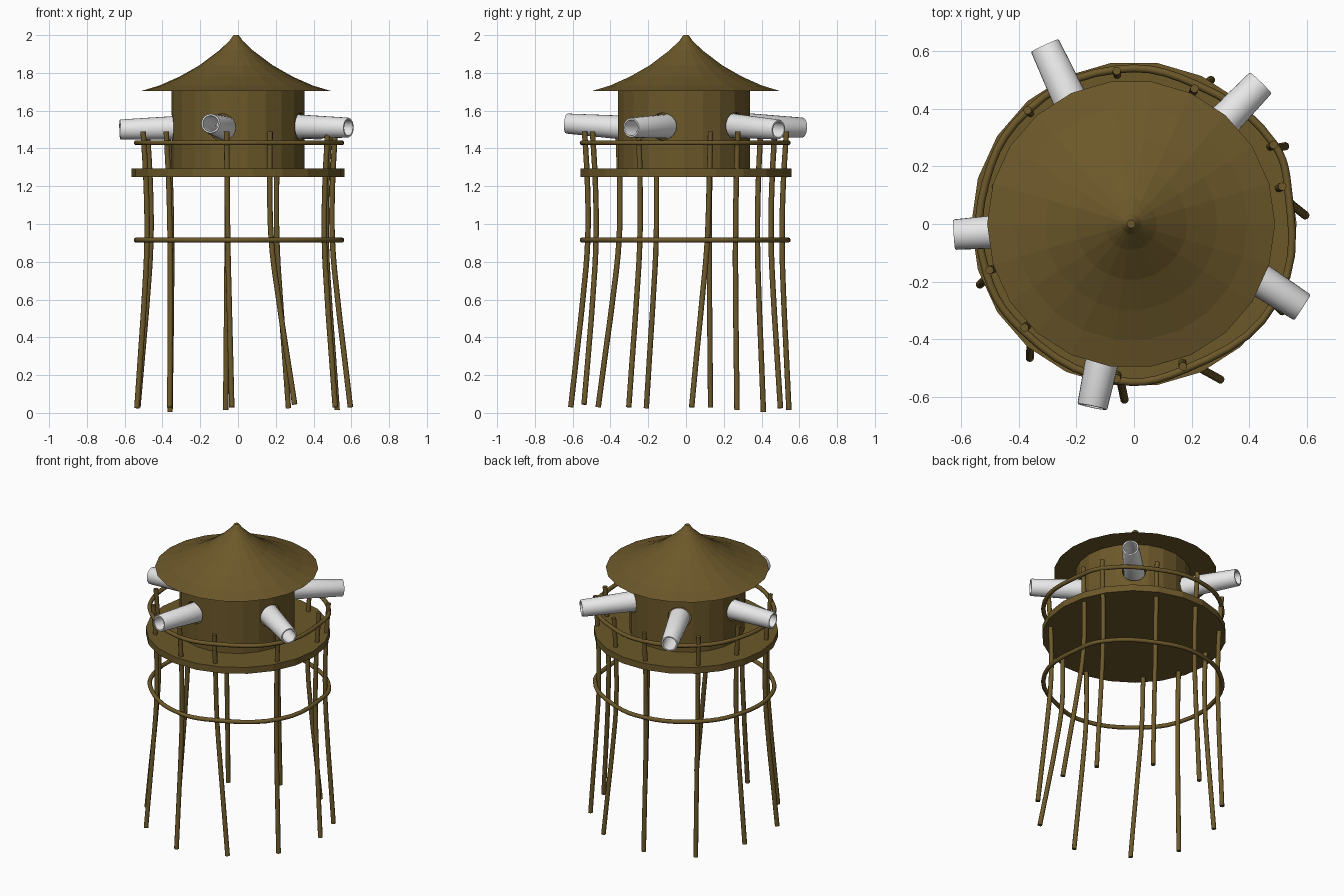
import bpy, bmesh, math
from mathutils import Vector

if "Cube" in bpy.data.objects:
    bpy.data.objects.remove(bpy.data.objects["Cube"])

SIDES = 22


def material(name, rgb):
    m = bpy.data.materials.new(name)
    m.diffuse_color = (*rgb, 1)
    m.use_nodes = True
    m.node_tree.nodes["Principled BSDF"].inputs["Base Color"].default_value = m.diffuse_color
    return m


BROWN = material("brown_wood", (0.15, 0.098, 0.023))
PALE = material("pale_metal", (0.8, 0.8, 0.8))


def lathe(name, profile, mat, sides=SIDES, closed=False, loc=(0, 0, 0)):
    """Spin a (radius, z) profile; a closed profile makes a tube, an open one gets capped."""
    bm = bmesh.new()
    rings = [[bm.verts.new((r * math.cos(2 * math.pi * i / sides),
                            r * math.sin(2 * math.pi * i / sides), z))
              for i in range(sides)] for r, z in profile]
    pairs = list(zip(rings, rings[1:]))
    if closed:
        pairs.append((rings[-1], rings[0]))
    else:
        bm.faces.new(rings[0])
        bm.faces.new(rings[-1])
    for a, b in pairs:
        for i in range(sides):
            j = (i + 1) % sides
            bm.faces.new((a[i], a[j], b[j], b[i]))
    bmesh.ops.recalc_face_normals(bm, faces=bm.faces)
    me = bpy.data.meshes.new(name)
    bm.to_mesh(me)
    bm.free()
    me.materials.append(mat)
    ob = bpy.data.objects.new(name, me)
    bpy.context.collection.objects.link(ob)
    ob.location = loc
    return ob


def smooth(ob):
    bpy.ops.object.select_all(action='DESELECT')
    ob.select_set(True)
    bpy.context.view_layer.objects.active = ob
    bpy.ops.object.shade_smooth_by_angle(angle=math.radians(40))


def rod(name, points, radius, cyclic=False):
    """Round pole following a smooth path."""
    cu = bpy.data.curves.new(name, 'CURVE')
    cu.dimensions = '3D'
    cu.bevel_depth = radius
    cu.bevel_resolution = 3
    cu.resolution_u = 5
    cu.use_fill_caps = not cyclic
    sp = cu.splines.new('BEZIER')
    sp.bezier_points.add(len(points) - 1)
    for bp, p in zip(sp.bezier_points, points):
        bp.co = p
        bp.handle_left_type = bp.handle_right_type = 'AUTO'
    sp.use_cyclic_u = cyclic
    cu.materials.append(BROWN)
    ob = bpy.data.objects.new(name, cu)
    bpy.context.collection.objects.link(ob)
    bpy.ops.object.select_all(action='DESELECT')
    ob.select_set(True)
    bpy.context.view_layer.objects.active = ob
    bpy.ops.object.convert(target='MESH')
    ob = bpy.context.view_layer.objects.active
    smooth(ob)


# platform, cabin wall and flared roof
lathe("platform", [(0.565, 1.25), (0.565, 1.293)], BROWN)
cabin = lathe("cabin_wall", [(0.353, 1.285), (0.353, 1.71), (0.333, 1.71), (0.333, 1.285)],
              BROWN, closed=True, loc=(0, -0.01, 0))
lathe("roof", [(0.50, 1.705), (0.406, 1.733), (0.30, 1.78), (0.194, 1.84),
               (0.09, 1.918), (0.035, 1.97), (0.014, 2.0)], BROWN, loc=(-0.01, 0, 0))

# barrels: tip position, heading in degrees, upward slope
barrels = [((-0.31, 0.62, 1.51), 115, -0.04), ((0.44, 0.49, 1.50), 46, -0.06),
           ((0.585, -0.29, 1.51), -33, -0.02), ((-0.145, -0.635, 1.532), 258, 0.07),
           ((-0.625, -0.037, 1.50), 184, -0.03)]
for i, (tip, ang, rise) in enumerate(barrels):
    a = math.radians(ang)
    d = Vector((math.cos(a), math.sin(a), rise)).normalized()
    rot = d.to_track_quat('Z', 'Y')
    tube = lathe(f"barrel_{i + 1}", [(0.065, -0.36), (0.053, -0.005), (0.050, 0), (0.042, 0),
                                     (0.040, -0.005), (0.050, -0.36)], PALE, 24, True, tip)
    tube.rotation_mode = 'QUATERNION'
    tube.rotation_quaternion = rot
    smooth(tube)
    # round opening in the wall behind each barrel
    cutter = lathe(f"opening_cutter_{i + 1}", [(0.072, -0.45), (0.072, 0)], BROWN, 20, False, tip)
    cutter.rotation_mode = 'QUATERNION'
    cutter.rotation_quaternion = rot
    cutter.hide_render = True
    cutter.hide_set(True)
    mod = cabin.modifiers.new("opening", 'BOOLEAN')
    mod.operation = 'DIFFERENCE'
    mod.solver = 'EXACT'
    mod.object = cutter

# stilts: top x, y and foot x, y, z
stilts = [(0.515, 0.13, 0.595, 0.03, 0.03), (0.485, 0.275, 0.525, 0.27, 0.015),
          (0.21, 0.47, 0.267, 0.50, 0.025), (-0.06, 0.532, -0.065, 0.545, 0.015),
          (-0.37, 0.395, -0.36, 0.41, 0.004), (-0.48, 0.13, -0.53, 0.13, 0.03),
          (-0.502, -0.16, -0.535, -0.21, 0.025), (-0.38, -0.36, -0.362, -0.465, 0.03),
          (-0.06, -0.537, -0.033, -0.61, 0.03), (0.17, -0.495, 0.30, -0.54, 0.045),
          (0.475, -0.25, 0.515, -0.303, 0.03)]
steps = [(1.49, 0, 0), (1.2, 0.03, 0.018), (0.9, 0.12, 0.025), (0.6, 0.4, 0.02), (0.3, 0.72, 0.01)]
for i, (tx, ty, fx, fy, fz) in enumerate(stilts):
    out = Vector((tx, ty, 0)).normalized()
    path = [Vector((tx + (fx - tx) * f, ty + (fy - ty) * f, z)) - out * bow for z, f, bow in steps]
    rod(f"stilt_{i + 1}", path + [(fx, fy, fz)], 0.0145)

# two rails bent around the stilts
radii = [0.55, 0.56, 0.53, 0.54, 0.54, 0.535, 0.54, 0.535, 0.547, 0.535, 0.56]
for name, z in (("lower_rail", 0.915), ("upper_rail", 1.43)):
    pts = []
    for (tx, ty, *_), r in zip(stilts, radii):
        v = Vector((tx, ty, 0)).normalized() * r
        pts.append((v.x, v.y, z))
    rod(name, pts, 0.0135, cyclic=True)
